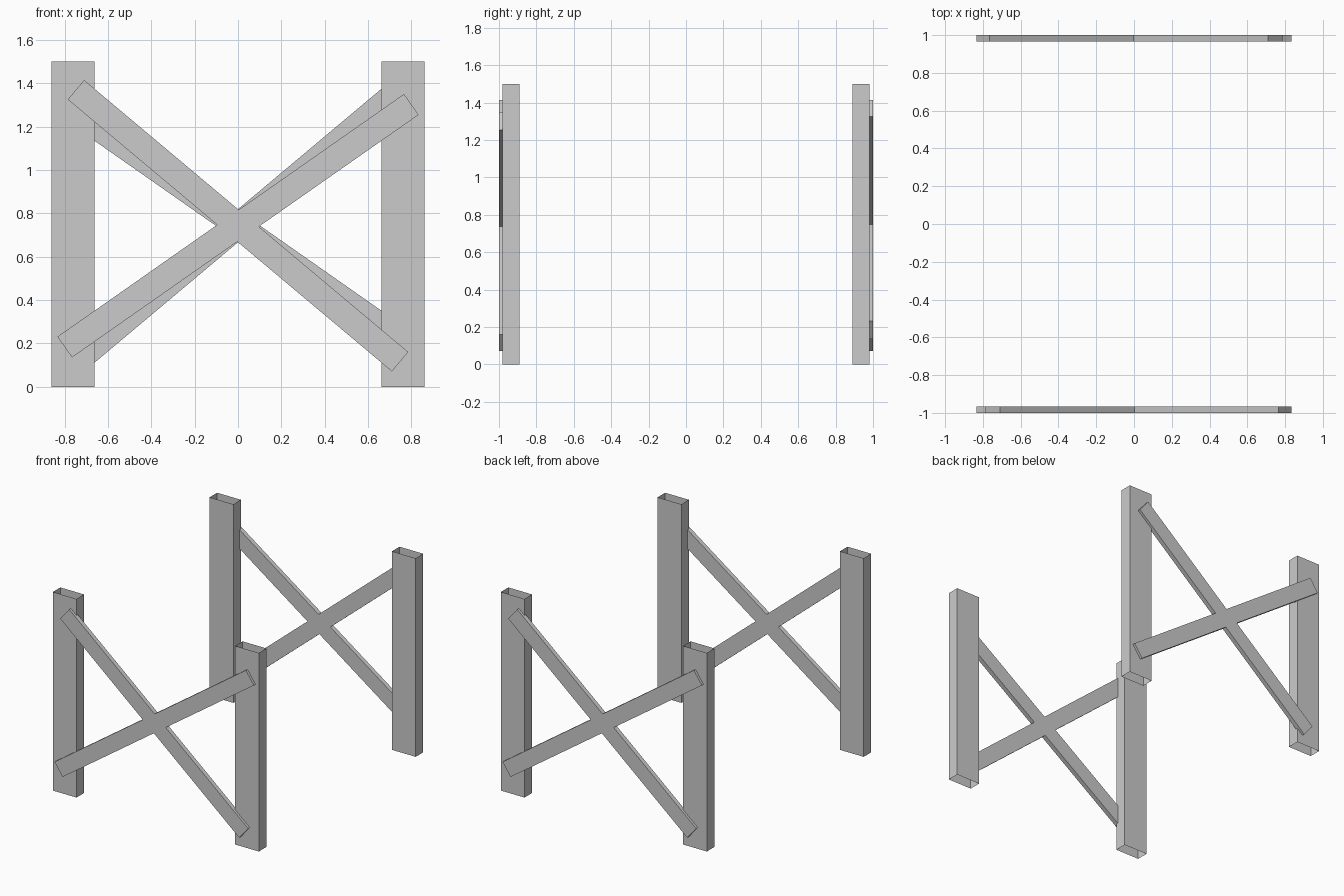
import bpy, bmesh
from math import radians, pi
from mathutils import Matrix

if "Cube" in bpy.data.objects:
    bpy.data.objects.remove(bpy.data.objects["Cube"])


def box(name, centre, size, tilt=0.0, turn=0.0, open_ends=False):
    """Box tilted about y, then turned about the model's z axis."""
    bm = bmesh.new()
    bmesh.ops.create_cube(bm, size=1.0)
    bm.normal_update()
    if open_ends:
        caps = [f for f in bm.faces if abs(f.normal.z) > 0.9]
        bmesh.ops.delete(bm, geom=caps, context='FACES_ONLY')
    bm.transform(Matrix.Rotation(turn, 4, 'Z') @ Matrix.Translation(centre)
                 @ Matrix.Rotation(tilt, 4, 'Y') @ Matrix.Diagonal((*size, 1.0)))
    mesh = bpy.data.meshes.new(name)
    bm.to_mesh(mesh)
    bm.free()
    obj = bpy.data.objects.new(name, mesh)
    bpy.context.collection.objects.link(obj)
    return obj


# Two identical end frames, the back one turned half way round
for side, turn in (("front", 0.0), ("back", pi)):
    # Thin open tube posts
    for label, sx in (("left", -1), ("right", 1)):
        box(f"{side}_{label}_post", (sx * 0.762, -0.936, 0.75),
            (0.198, 0.09, 1.5), turn=turn, open_ends=True)
    # Crossed braces, set slightly into the post faces
    for label, angle in (("falling", 40), ("rising", -35)):
        box(f"{side}_{label}_brace", (0, -0.983, 0.743),
            (1.952, 0.034, 0.117), tilt=radians(angle), turn=turn)
